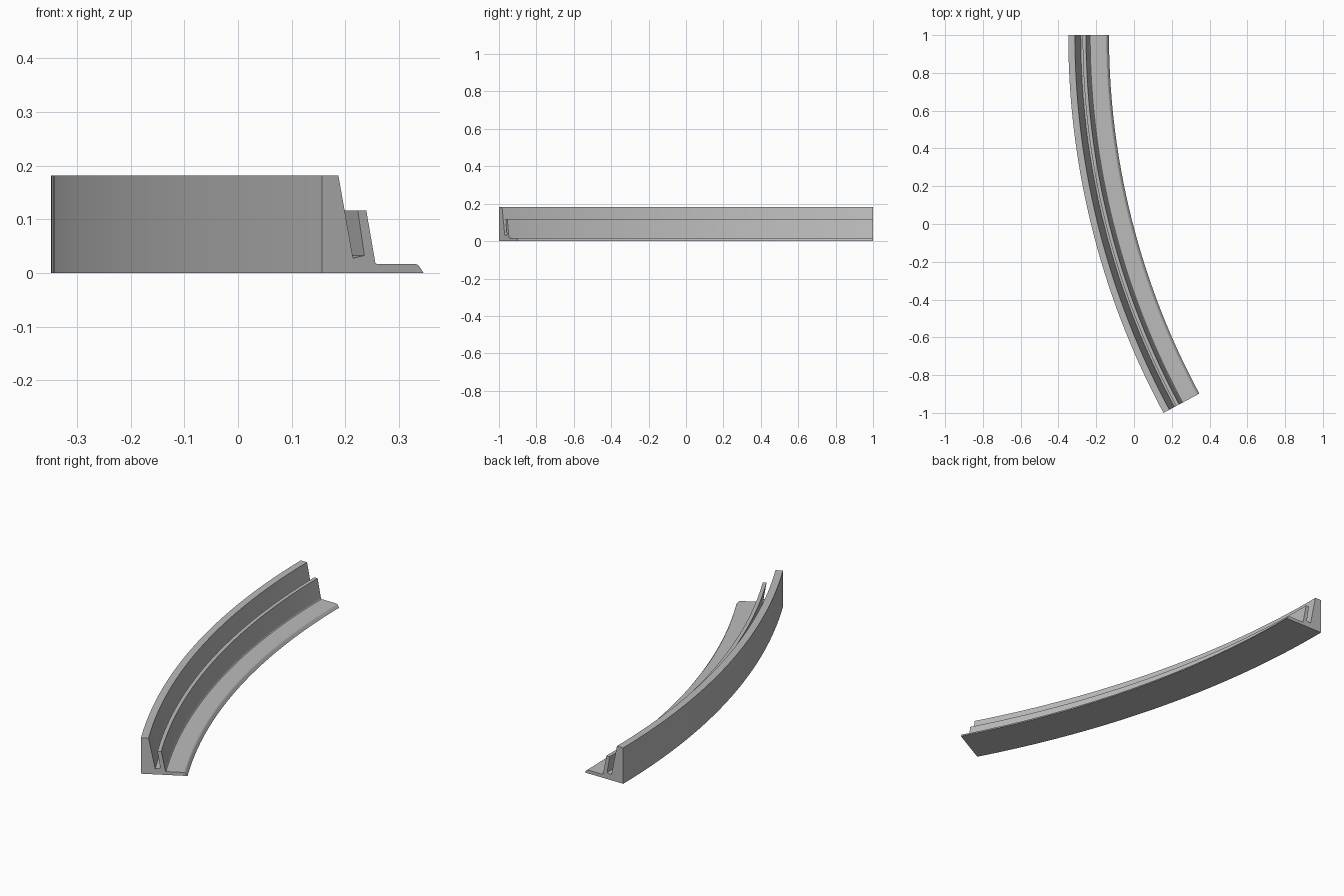
import bpy, bmesh, math

cube = bpy.data.objects.get("Cube")
if cube:
    bpy.data.objects.remove(cube, do_unlink=True)

# Plain grey material
grey = bpy.data.materials.new("plain_grey")
grey.use_nodes = True
colour = (0.5, 0.5, 0.5, 1)
grey.diffuse_color = colour
grey.node_tree.nodes["Principled BSDF"].inputs["Base Color"].default_value = colour

# Cross-section: (distance inward from the outer wall, height)
PROFILE = [
    (0, 0), (0, 0.182), (0.035, 0.182),           # tall outer wall
    (0.066, 0.028), (0.09, 0.033),                # leaning slot
    (0.076, 0.117), (0.094, 0.117),               # thin lip
    (0.113, 0.02), (0.116, 0.017),                # foot of the lip
    (0.200, 0.017), (0.205, 0.014), (0.2155, 0),  # flat flange, bevelled edge
]
ANGLE = math.radians(28.3)
RADIUS = 2 / math.sin(ANGLE)
STEPS = 48


def section(bm, angle):
    """Place the profile at one angle of the arc."""
    ring = []
    for inset, z in PROFILE:
        r = RADIUS - inset
        x = RADIUS - 0.348 - r * math.cos(angle)
        ring.append(bm.verts.new((x, 1 - r * math.sin(angle), z)))
    return ring


# Curved slotted rail, swept round the arc and capped at both ends
bm = bmesh.new()
rings = [section(bm, ANGLE * i / STEPS) for i in range(STEPS + 1)]
n = len(PROFILE)
for a, b in zip(rings, rings[1:]):
    for j in range(n):
        k = (j + 1) % n
        bm.faces.new((a[j], a[k], b[k], b[j]))
caps = [bm.faces.new(rings[0]), bm.faces.new(rings[-1])]
bmesh.ops.recalc_face_normals(bm, faces=bm.faces)
bmesh.ops.triangulate(bm, faces=caps)

mesh = bpy.data.meshes.new("curved_rail")
bm.to_mesh(mesh)
bm.free()
mesh.materials.append(grey)
rail = bpy.data.objects.new("curved_rail", mesh)
bpy.context.collection.objects.link(rail)

bpy.ops.object.select_all(action="DESELECT")
rail.select_set(True)
bpy.context.view_layer.objects.active = rail
bpy.ops.object.shade_smooth_by_angle(angle=math.radians(20))
